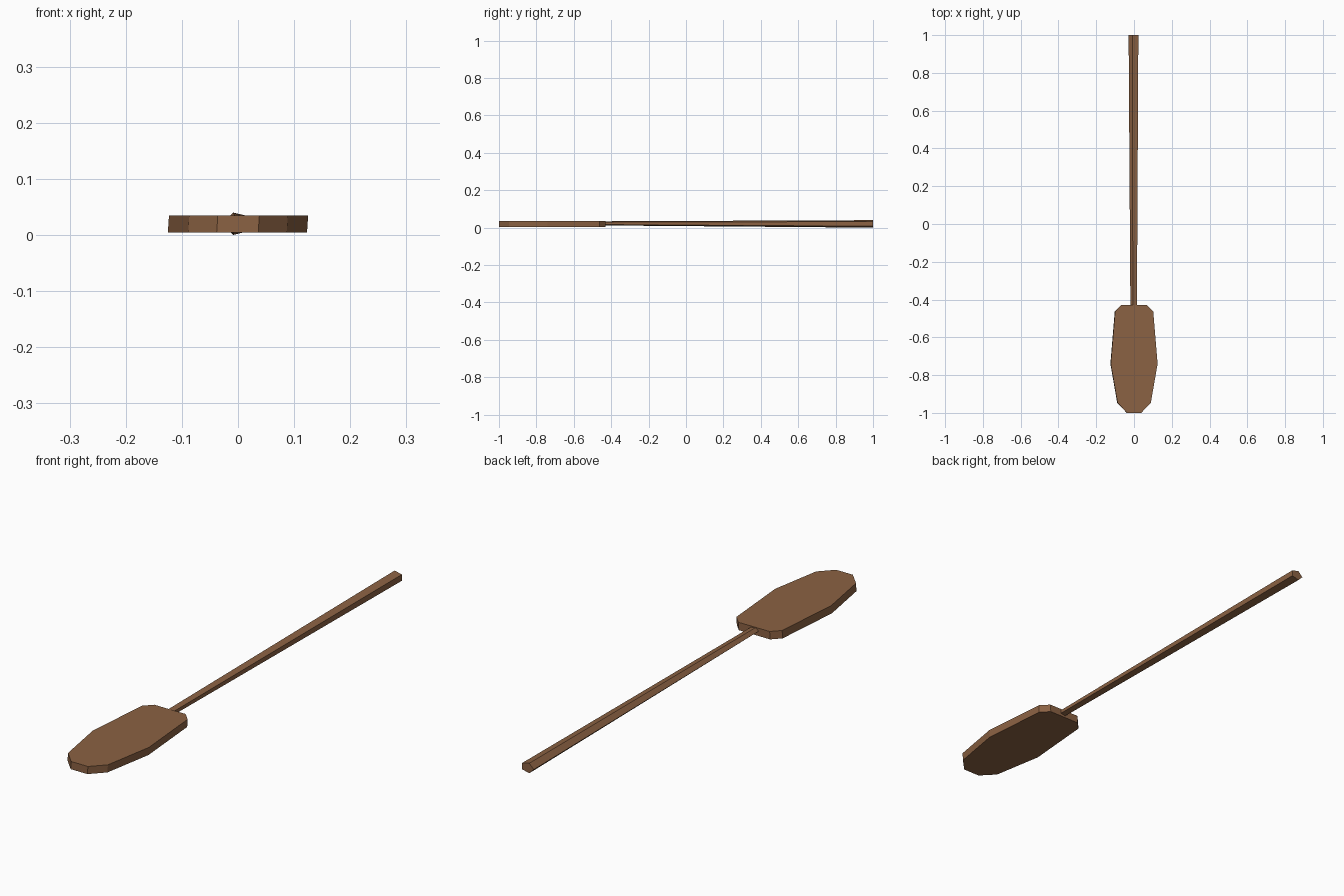
import bpy, bmesh, math

if "Cube" in bpy.data.objects:
    bpy.data.objects.remove(bpy.data.objects["Cube"])

wood = bpy.data.materials.new("brown wood")
wood.diffuse_color = (0.26, 0.122, 0.056, 1)
wood.use_nodes = True
wood.node_tree.nodes["Principled BSDF"].inputs["Base Color"].default_value = wood.diffuse_color


def loft(name, start, end):
    """Flat-faced solid between two matching rings of points."""
    bm = bmesh.new()
    a = [bm.verts.new(p) for p in start]
    b = [bm.verts.new(p) for p in end]
    n = len(a)
    bm.faces.new(a)
    bm.faces.new(b)
    for i in range(n):
        j = (i + 1) % n
        bm.faces.new((a[i], a[j], b[j], b[i]))
    bmesh.ops.recalc_face_normals(bm, faces=bm.faces)
    mesh = bpy.data.meshes.new(name)
    bm.to_mesh(mesh)
    bm.free()
    mesh.materials.append(wood)
    obj = bpy.data.objects.new(name, mesh)
    bpy.context.collection.objects.link(obj)
    return obj


# Blade: mirrored half outline (half width, y), extruded in z
half = [(0.037, -1.0), (0.088, -0.947), (0.124, -0.74), (0.101, -0.463), (0.069, -0.43)]
outline = half + [(-x, y) for x, y in reversed(half)]
loft("paddle_blade",
     [(x - 0.001, y, 0.004) for x, y in outline],
     [(x + 0.001, y, 0.035) for x, y in outline])


# Shaft: flattened five-sided bar widening towards the grip end
def ring(y, z, rx, rz):
    angles = [math.pi + i * math.tau / 5 for i in range(5)]
    return [(rx * math.cos(a), y, z + rz * math.sin(a)) for a in angles]


loft("paddle_shaft", ring(-0.46, 0.023, 0.019, 0.0115), ring(1.0, 0.02, 0.0285, 0.021))
